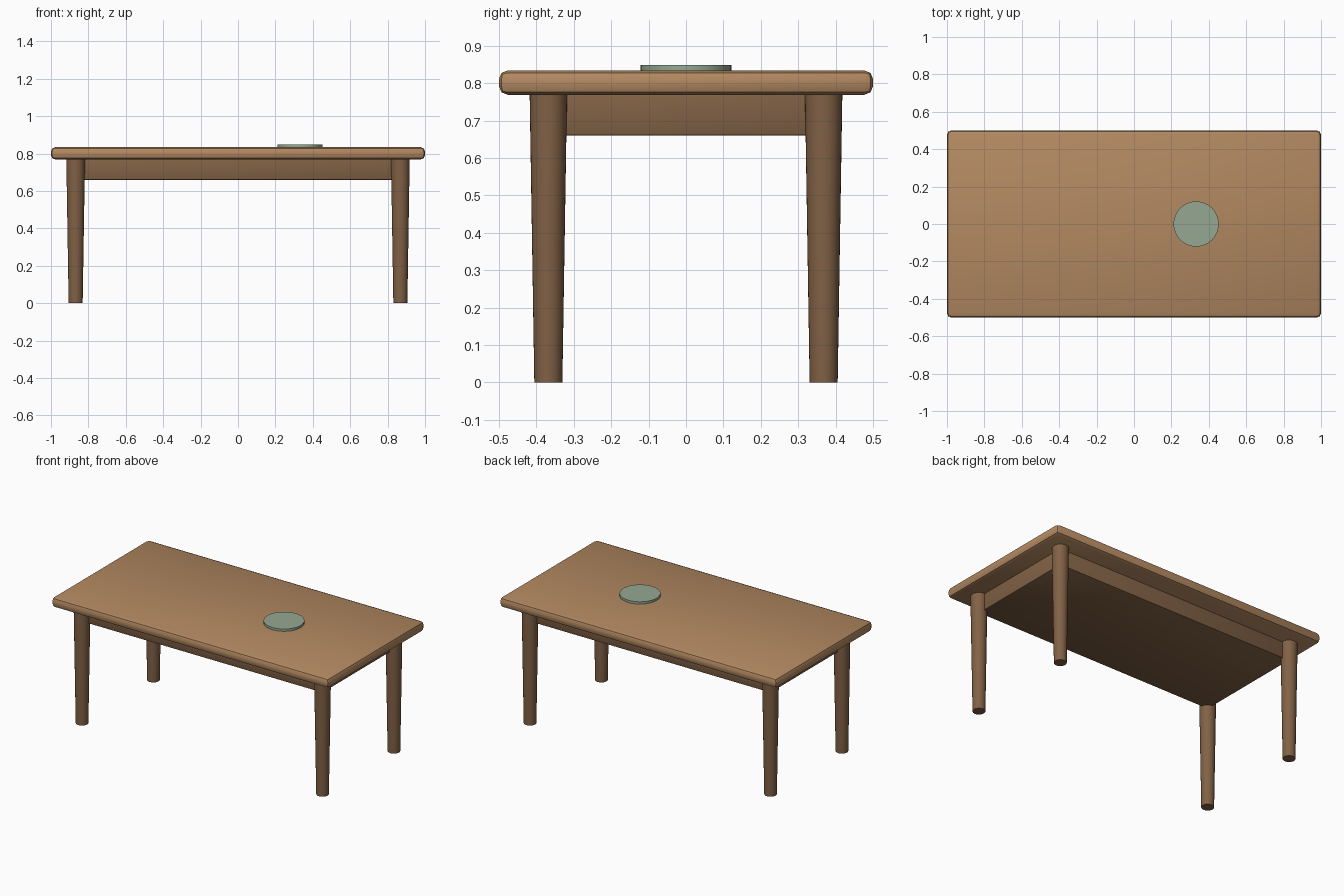
import bpy

if "Cube" in bpy.data.objects:
    bpy.data.objects.remove(bpy.data.objects["Cube"])


def material(name, color):
    m = bpy.data.materials.new(name)
    m.diffuse_color = (*color, 1)
    m.use_nodes = True
    m.node_tree.nodes["Principled BSDF"].inputs["Base Color"].default_value = m.diffuse_color
    return m


LIGHT_WOOD = material("light_wood", (0.45, 0.25, 0.12))
DARK_WOOD = material("dark_wood", (0.22, 0.12, 0.06))
GREEN = material("sage_green", (0.30, 0.39, 0.29))


def finish(name, mat, bevel=0, segments=2):
    ob = bpy.context.object
    ob.name = name
    ob.data.materials.append(mat)
    if bevel:
        mod = ob.modifiers.new("round_edges", 'BEVEL')
        mod.width = bevel
        mod.segments = segments
        bpy.ops.object.modifier_apply(modifier=mod.name)
    bpy.ops.object.shade_smooth_by_angle()
    return ob


def box(name, size, z0, mat, bevel, segments=2):
    bpy.ops.mesh.primitive_cube_add(size=1, location=(0, 0, z0 + size[2] / 2))
    bpy.context.object.scale = size
    bpy.ops.object.transform_apply(location=False, rotation=False, scale=True)
    return finish(name, mat, bevel, segments)


# Rounded table top
TOP_Z, TOP_H = 0.769, 0.065
box("table_top", (2.0, 1.0, TOP_H), TOP_Z, LIGHT_WOOD, 0.023, 2)

# Solid apron block under the top
box("apron", (1.736, 0.736, 0.11), 0.66, DARK_WOOD, 0.005, 2)

# Four tapered round legs, narrower at the foot
for sx, side in ((-1, "left"), (1, "right")):
    for sy, end in ((-1, "front"), (1, "back")):
        bpy.ops.mesh.primitive_cone_add(
            vertices=32, radius1=0.0375, radius2=0.05, depth=TOP_Z + 0.003,
            location=(sx * 0.868, sy * 0.368, (TOP_Z + 0.003) / 2))
        finish(f"{end}_{side}_leg", DARK_WOOD)

# Flat round mat lying on the top
bpy.ops.mesh.primitive_cylinder_add(
    vertices=32, radius=0.121, depth=0.016,
    location=(0.332, 0, TOP_Z + TOP_H + 0.007))
finish("round_mat", GREEN)
